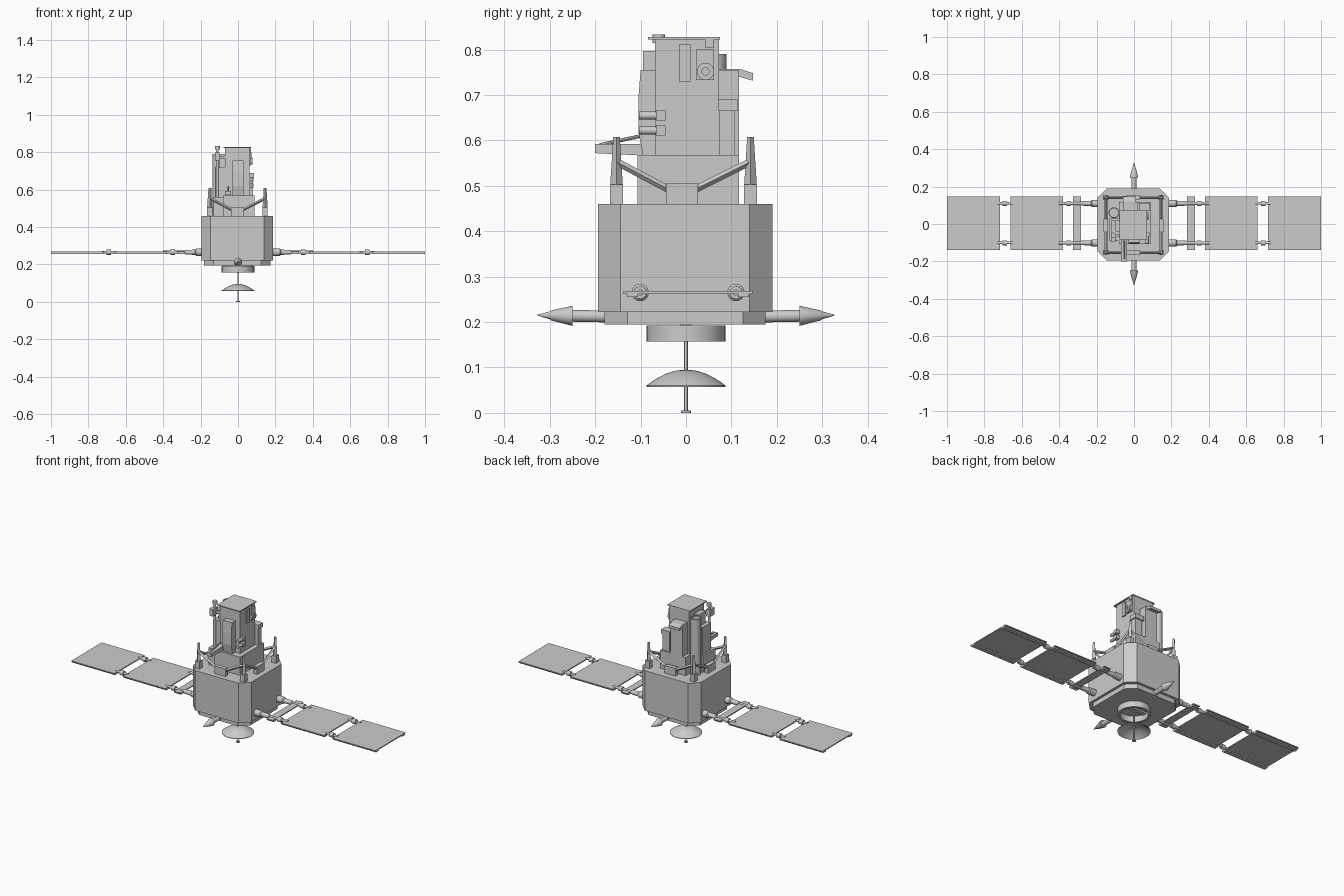
import bpy, bmesh, math
from mathutils import Vector

if "Cube" in bpy.data.objects:
    bpy.data.objects.remove(bpy.data.objects["Cube"], do_unlink=True)

grey = bpy.data.materials.new("satellite grey")
grey.use_nodes = True
COLOUR = (0.6, 0.6, 0.6, 1)
grey.diffuse_color = COLOUR
grey.node_tree.nodes["Principled BSDF"].inputs["Base Color"].default_value = COLOUR


def finish(name, bm, smooth=False):
    bmesh.ops.recalc_face_normals(bm, faces=bm.faces)
    mesh = bpy.data.meshes.new(name)
    bm.to_mesh(mesh)
    bm.free()
    mesh.materials.append(grey)
    ob = bpy.data.objects.new(name, mesh)
    bpy.context.collection.objects.link(ob)
    if smooth:
        bpy.ops.object.select_all(action='DESELECT')
        ob.select_set(True)
        bpy.context.view_layer.objects.active = ob
        bpy.ops.object.shade_smooth_by_angle(angle=math.radians(35))
    return ob


def box(name, x0, x1, y0, y1, z0, z1):
    bm = bmesh.new()
    bmesh.ops.create_cube(bm, size=1)
    for v in bm.verts:
        v.co = ((x0 + x1) / 2 + v.co.x * (x1 - x0),
                (y0 + y1) / 2 + v.co.y * (y1 - y0),
                (z0 + z1) / 2 + v.co.z * (z1 - z0))
    return finish(name, bm)


def lathe(name, start, axis, profile, sides=24, closed=False):
    """Spin (radius, distance) pairs around an axis."""
    bm = bmesh.new()
    turn = Vector(axis).to_track_quat('Z', 'Y')
    rings = []
    for r, d in profile:
        rings.append([bm.verts.new(Vector(start) + turn @ Vector(
            (r * math.cos(math.tau * i / sides), r * math.sin(math.tau * i / sides), d)))
            for i in range(sides)])
    pairs = list(zip(rings, rings[1:]))
    if closed:
        pairs.append((rings[-1], rings[0]))
    else:
        bm.faces.new(rings[0])
        bm.faces.new(rings[-1])
    for a, b in pairs:
        for i in range(sides):
            j = (i + 1) % sides
            bm.faces.new((a[i], a[j], b[j], b[i]))
    bmesh.ops.remove_doubles(bm, verts=bm.verts, dist=1e-5)
    return finish(name, bm, True)


def rod(name, a, b, r, sides=16):
    d = Vector(b) - Vector(a)
    return lathe(name, a, d, [(r, 0), (r, d.length)], sides)


def prism(name, points, axis, lo, hi):
    """Extrude a 2D outline along x or z."""
    bm = bmesh.new()
    put = (lambda p, d: (d, *p)) if axis == 'x' else (lambda p, d: (*p, d))
    a = [bm.verts.new(put(p, lo)) for p in points]
    b = [bm.verts.new(put(p, hi)) for p in points]
    bm.faces.new(a)
    bm.faces.new(b)
    for i in range(len(a)):
        j = (i + 1) % len(a)
        bm.faces.new((a[i], a[j], b[j], b[i]))
    return finish(name, bm)


def octagon(h, c):
    k = h - c
    return [(x - .004, y - .002) for x, y in
            ((h, -k), (h, k), (k, h), (-k, h), (-h, k), (-h, -k), (-k, -h), (k, -h))]


# Main bus and base plate
prism("bus_body", octagon(.192, .05), 'z', .222, .46)
prism("base_plate", octagon(.177, .05), 'z', .195, .222)

# Adapter ring, dish antenna and feed below
lathe("adapter_ring", (0, 0, .157), (0, 0, 1),
      [(.087, 0), (.087, .035), (.074, .035), (.074, 0)], 40, True)
box("ring_mount", -.08, .08, -.012, .012, .186, .196)
arc = [(.087 * t / 8, .095 - .035 * (t / 8) ** 2) for t in range(9)]
lathe("dish", (0, 0, 0), (0, 0, 1),
      arc + [(r, z - .003) for r, z in reversed(arc)], 40)
rod("dish_mast", (0, 0, 0), (0, 0, .2), .004)
rod("dish_feed", (0, 0, 0), (0, 0, .005), .011)

# Thrusters on front and back
for s, label in ((-1, "front"), (1, "back")):
    lathe(label + "_thruster", (0, s * .16, .212), (0, s, .02),
          [(.013, 0), (.013, .09), (.022, .09), (.011, .137), (.009, .139), (.001, .167)])

# Solar wings
for s, side in ((-1, "right"), (1, "left")):
    def wing_box(name, xa, xb, ya, yb, za, zb):
        box(f"{side}_{name}", min(s * xa, s * xb), max(s * xa, s * xb), ya, yb, za, zb)
    for i, (xa, xb) in enumerate(((.283, .326), (.38, .661), (.717, 1))):
        wing_box(f"solar_panel_{i}", xa, xb, -.138, .147, .262, .268)
        for y in (-.118, .127):
            wing_box(f"panel_rail_{i}", xa, xb, y - .012, y + .012, .255, .262)
    for y in (-.101, .11):
        lathe(side + "_wing_root", (s * .17, y, .265), (s, 0, 0),
              [(.019, 0), (.019, .055), (.014, .06), (.012, .11)])
        rod(side + "_wing_arm", (s * .26, y, .265), (s * .4, y, .265), .008)
        rod(side + "_panel_link", (s * .65, y, .265), (s * .73, y, .265), .007)
        for x in (.35, .69):
            rod(side + "_hinge", (s * (x - .012), y, .265), (s * (x + .012), y, .265), .014)

# Corner posts, side blocks and diagonal braces on the deck
X, Y = (-.151, .145), (-.153, .142)
for x in X:
    for y in Y:
        box("post_foot", x - .014, x + .014, y - .014, y + .014, .46, .503)
        lathe("post", (x, y, .5), (0, 0, 1), [(.014, 0), (.008, .095), (.008, .108)], 4)
for x in X:
    box("side_block", x - .012, x + .012, -.044, .026, .46, .505)
    for y, e in zip(Y, (-.04, .022)):
        rod("side_brace", (x, y, .553), (x, e, .493), .008, 4)
for y in Y:
    box("end_block", -.038, .032, y - .012, y + .012, .46, .505)
    for x, e in zip(X, (-.034, .028)):
        rod("end_brace", (x, y, .553), (e, y, .493), .008, 4)

# Instrument tower
box("tower_base", -.08, .088, -.107, .117, .46, .568)
box("tower", -.07, .062, -.068, .073, .568, .822)
box("tower_roof", -.078, .07, -.084, .075, .822, .828)
prism("front_instrument", [(-.06, .568), (-.095, .568), (-.105, .62), (-.105, .69),
      (-.1, .755), (-.06, .755)], 'x', -.03, .03)

# Back instruments with hoods
box("back_instrument", -.06, .02, .07, .117, .568, .755)
prism("back_hood", [(.07, .757), (.12, .757), (.148, .748), (.148, .732),
      (.142, .733), (.118, .74), (.07, .742)], 'x', -.06, .01)
box("small_instrument", .035, .08, .073, .107, .568, .665)
box("small_instrument_hood", .028, .086, .07, .113, .665, .69)

# Tall tube and neighbouring column on the right
lathe("telescope_tube", (-.107, .06, .46), (0, 0, 1),
      [(.029, 0), (.029, .33), (.024, .33), (.024, .29)], 28)
box("right_column_base", -.132, -.08, -.09, .03, .46, .56)
box("right_column", -.122, -.07, -.06, .02, .56, .72)
box("upper_column", -.1, -.07, -.04, .02, .72, .79)

# Cameras and their masts
rod("camera_mast", (-.11, -.06, .56), (-.11, -.06, .825), .007)
rod("camera_cap", (-.11, -.06, .815), (-.11, -.06, .833), .014)
box("camera_body", -.122, -.098, -.095, -.05, .755, .797)
box("camera_arm", -.11, -.06, -.066, -.054, .765, .78)

# Forward tray and its stay
prism("forward_tray", [(-.2, .572), (-.06, .565), (-.06, .592), (-.2, .592)], 'x', -.07, -.037)
rod("tray_stay", (-.053, -.19, .59), (-.053, -.09, .612), .004, 8)

# Left face fittings
box("strip_panel", .06, .07, -.015, .01, .73, .811)
box("sensor_panel", .06, .072, .022, .062, .733, .8)
lathe("sensor_ring", (.07, .043, .752), (1, 0, 0),
      [(.019, 0), (.019, .008), (.008, .008), (.008, .003)])
box("corner_fitting", .06, .07, .042, .062, .805, .823)
for z in (.622, .655):
    rod("star_tracker", (.07, -.103, z), (.07, -.06, z), .009)
    box("tracker_block", .058, .083, -.066, -.045, z - .011, z + .011)
